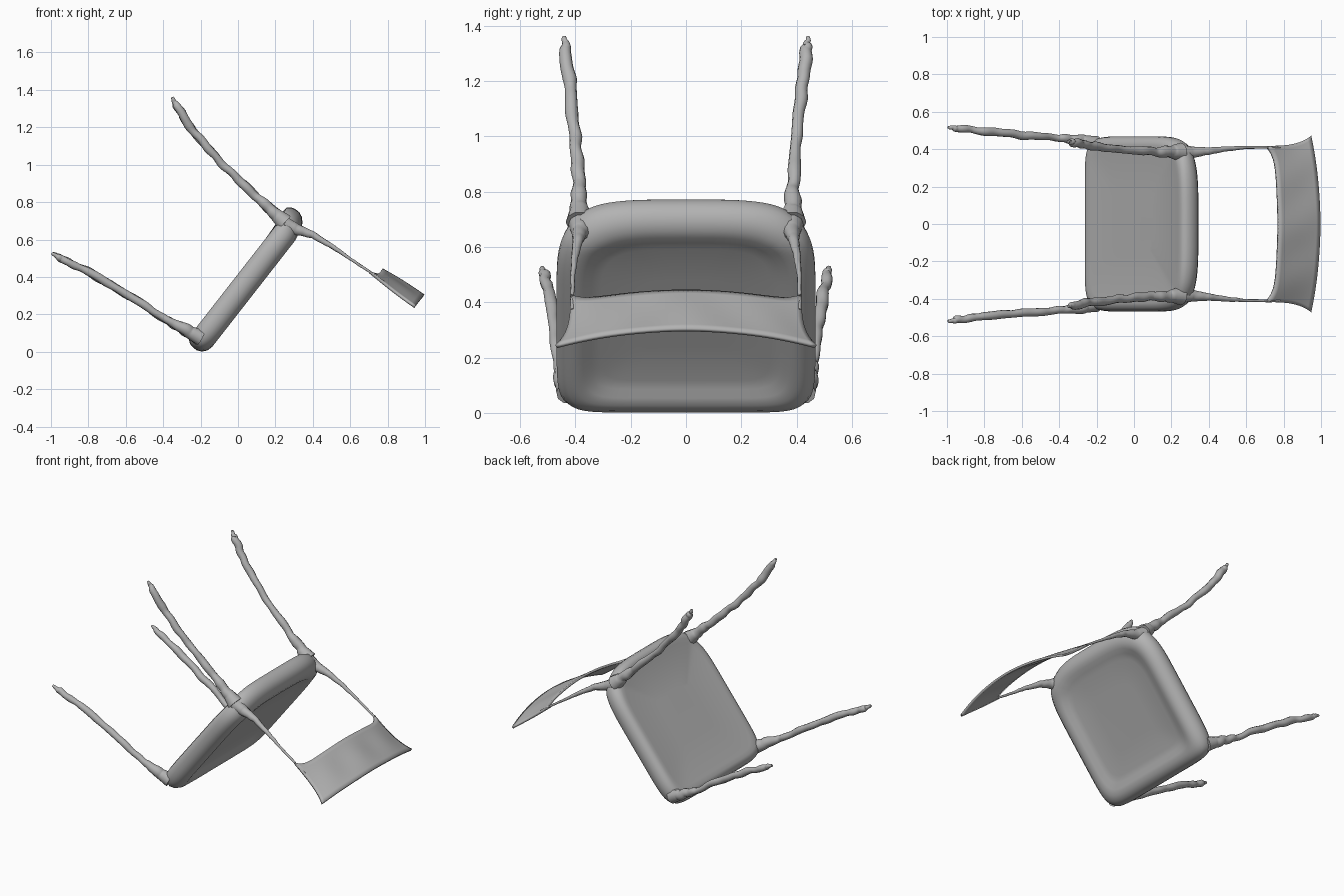
import bpy, bmesh, math, random
from mathutils import Vector

old = bpy.data.objects.get("Cube")
if old:
    bpy.data.objects.remove(old, do_unlink=True)
rng = random.Random(4)

grey = bpy.data.materials.new("plain grey")
grey.use_nodes = True
GREY = (0.45, 0.45, 0.45, 1)
grey.diffuse_color = GREY
grey.node_tree.nodes["Principled BSDF"].inputs["Base Color"].default_value = GREY


def tilt(s, y, t):
    """Seat frame (depth, width, height toward the feet) to world."""
    return Vector((0.615 * s - 0.788 * t, y, 0.788 * s + 0.615 * t))


def mesh_object(name, bm):
    bmesh.ops.recalc_face_normals(bm, faces=bm.faces)
    mesh = bpy.data.meshes.new(name)
    bm.to_mesh(mesh)
    bm.free()
    obj = bpy.data.objects.new(name, mesh)
    bpy.context.collection.objects.link(obj)
    mesh.materials.append(grey)
    bpy.ops.object.select_all(action="DESELECT")
    obj.select_set(True)
    bpy.context.view_layer.objects.active = obj
    bpy.ops.object.shade_smooth_by_angle(angle=math.radians(50))
    return obj


def power(value, exponent):
    return math.copysign(abs(value) ** exponent, value)


def seat_ring(bm, inset, t, count=96):
    """Rounded outline: squarish front corners, bowed rear edge."""
    ring = []
    for i in range(count):
        a = math.tau * i / count
        c, d = math.cos(a), math.sin(a)
        n, depth = (4, 0.41) if c > 0 else (9, 0.51)
        s = 0.38 + (depth - inset) * power(c, 2 / n)
        y = (0.468 - inset) * power(d, 2 / n)
        lift = 0.02 * min(max((s - 0.66) / 0.1, 0), 1)
        ring.append(bm.verts.new(tilt(s, y, t + lift)))
    return ring


# Seat: flat underside, rolled rim, shallow dish on the sitting side
profile = [(0.30, 0.252), (0.07, 0.252), (0.045, 0.256), (0.02, 0.248),
           (0.005, 0.228), (0, 0.205), (0, 0.18), (0.012, 0.153),
           (0.035, 0.133), (0.065, 0.125), (0.095, 0.131),
           (0.125, 0.145), (0.16, 0.152), (0.30, 0.153)]
bm = bmesh.new()
rings = [seat_ring(bm, *p) for p in profile]
for a, b in zip(rings, rings[1:]):
    for i in range(len(a)):
        j = (i + 1) % len(a)
        bm.faces.new((a[i], a[j], b[j], b[i]))
bm.faces.new(rings[0])
bm.faces.new(rings[-1])
mesh_object("seat", bm)


def rod(name, path, side, wobble):
    """Uneven tapered rod through (x, y, z, radius) points."""
    pts = []
    steps = 4
    for k, (p, q) in enumerate(zip(path, path[1:])):
        for i in range(steps):
            f = i / steps
            x, y, z, r = [u + (v - u) * f for u, v in zip(p, q)]
            w = wobble if k else 0
            pts.append((x + rng.uniform(-w, w), y + rng.uniform(-w, w),
                        z + rng.uniform(-w, w), r * (1 + rng.uniform(-30, 30) * w)))
    pts.append(path[-1])
    curve = bpy.data.curves.new(name, "CURVE")
    curve.dimensions = "3D"
    curve.bevel_depth = 1
    curve.bevel_resolution = 3
    curve.resolution_u = 3
    curve.use_fill_caps = True
    spline = curve.splines.new("BEZIER")
    spline.bezier_points.add(len(pts) - 1)
    for bp, (x, y, z, r) in zip(spline.bezier_points, pts):
        bp.co = (x, y * side, z)
        bp.radius = r
        bp.handle_left_type = bp.handle_right_type = "AUTO"
    curve.materials.append(grey)
    obj = bpy.data.objects.new(name, curve)
    bpy.context.collection.objects.link(obj)
    bpy.ops.object.select_all(action="DESELECT")
    obj.select_set(True)
    bpy.context.view_layer.objects.active = obj
    bpy.ops.object.convert(target="MESH")
    bpy.ops.object.shade_smooth_by_angle(angle=math.radians(50))


# Legs and backrest posts, mirrored across the width
rear_leg = [(0.25, 0.385, 0.69, 0.05), (0.19, 0.385, 0.745, 0.032),
            (0.09, 0.388, 0.835, 0.023), (-0.08, 0.4, 1.0, 0.021),
            (-0.24, 0.42, 1.18, 0.024), (-0.325, 0.435, 1.31, 0.021),
            (-0.352, 0.44, 1.36, 0.007)]
front_leg = [(-0.2, 0.425, 0.075, 0.045), (-0.28, 0.445, 0.115, 0.031),
             (-0.4, 0.46, 0.18, 0.02), (-0.6, 0.475, 0.31, 0.021),
             (-0.8, 0.497, 0.425, 0.021), (-0.95, 0.513, 0.5, 0.019),
             (-0.995, 0.518, 0.525, 0.007)]
post = [(0.25, 0.38, 0.68, 0.045), (0.31, 0.383, 0.655, 0.032),
        (0.4, 0.39, 0.625, 0.019), (0.5, 0.402, 0.565, 0.013),
        (0.6, 0.409, 0.497, 0.008), (0.7, 0.411, 0.43, 0.007),
        (0.78, 0.411, 0.372, 0.006)]
for side, word in ((1, "back"), (-1, "front")):
    rod("rear_leg_" + word, rear_leg, side, 0.004)
    rod("front_leg_" + word, front_leg, side, 0.004)
    rod("backrest_post_" + word, post, side, 0.001)

# Backrest: bowed panel, flaring at its free edge, gently rippled
bm = bmesh.new()
cols, rows = 48, 10
grid = []
for i in range(cols + 1):
    k = 2 * i / cols - 1
    line = []
    for j in range(rows + 1):
        v = j / rows
        mid = Vector((0.77, 0, 0.44)).lerp(Vector((0.993, 0, 0.3)), v)
        edge = Vector((0.745, 0, 0.395)).lerp(Vector((0.945, 0, 0.24)), v)
        p = mid.lerp(edge, k * k)
        p += Vector((-0.8, 0, 0.6)) * 0.05 * k ** 10 * (1 - v) ** 2
        p += Vector((0.6, 0, 0.8)) * 0.004 * math.cos(9 * k) * math.sin(math.pi * v)
        p.y = k * (0.416 + 0.054 * v ** 3)
        line.append(bm.verts.new(p))
    grid.append(line)
for a, b in zip(grid, grid[1:]):
    for j in range(rows):
        bm.faces.new((a[j], a[j + 1], b[j + 1], b[j]))
panel = mesh_object("backrest_panel", bm)
thick = panel.modifiers.new("thickness", "SOLIDIFY")
thick.thickness = 0.014
thick.offset = 0
